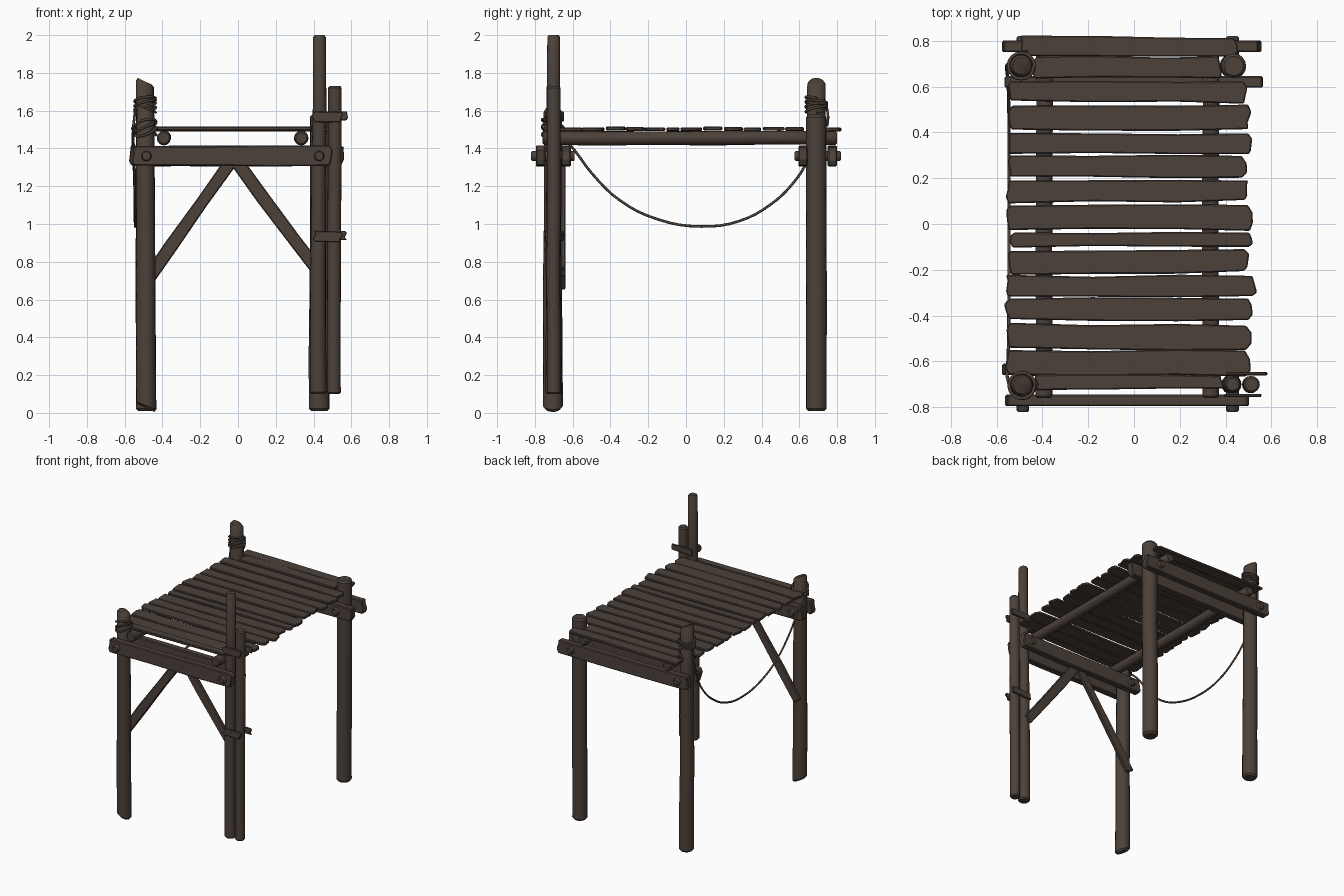
import bpy, bmesh, math, random
from mathutils import Vector

random.seed(7)
cube = bpy.data.objects.get("Cube")
if cube:
    bpy.data.objects.remove(cube, do_unlink=True)

wood = bpy.data.materials.new("dark_weathered_wood")
wood.use_nodes = True
wood.diffuse_color = (0.072, 0.053, 0.042, 1)
wood.node_tree.nodes["Principled BSDF"].inputs["Base Color"].default_value = wood.diffuse_color
wood.node_tree.nodes["Principled BSDF"].inputs["Roughness"].default_value = 0.9


def finish(name, bm, smooth=True):
    bmesh.ops.recalc_face_normals(bm, faces=bm.faces)
    mesh = bpy.data.meshes.new(name)
    bm.to_mesh(mesh)
    bm.free()
    mesh.materials.append(wood)
    ob = bpy.data.objects.new(name, mesh)
    bpy.context.collection.objects.link(ob)
    if smooth:
        bpy.ops.object.select_all(action='DESELECT')
        ob.select_set(True)
        bpy.context.view_layer.objects.active = ob
        bpy.ops.object.shade_smooth_by_angle(angle=math.radians(40))
    return ob


def log(name, start, end, r0, r1, sides=16, wobble=0.003, slant0=0.0, slant1=0.0):
    """Round timber with worn ends; slant cuts an end at an angle."""
    a, b = Vector(start), Vector(end)
    axis = (b - a).normalized()
    u = axis.orthogonal().normalized() if abs(axis.z) < 0.9 else Vector((1, 0, 0))
    v = axis.cross(u)
    length = (b - a).length
    tip = 0.25 * r0 / length
    bm = bmesh.new()
    rings = []
    for t in (0, tip, 0.2, 0.4, 0.6, 0.8, 1 - tip, 1):
        r = (r0 + (r1 - r0) * t) * (0.78 if t in (0, 1) else 1)
        inner = 0.1 < t < 0.9
        shift = Vector([random.uniform(-wobble, wobble) * inner for _ in range(3)])
        slant = slant0 if t <= tip else slant1 if t >= 1 - tip else 0
        ring = []
        for i in range(sides):
            ang = math.tau * i / sides
            p = a + axis * length * t + shift + (u * math.cos(ang) + v * math.sin(ang)) * r
            ring.append(bm.verts.new(p + axis * slant * math.cos(ang)))
        rings.append(ring)
    for lo, hi in zip(rings, rings[1:]):
        for i in range(sides):
            j = (i + 1) % sides
            bm.faces.new((lo[i], lo[j], hi[j], hi[i]))
    bm.faces.new(rings[0])
    bm.faces.new(rings[-1])
    return finish(name, bm)


def board(name, start, end, width, thick, normal, rough=0.006, ragged=0.01):
    """Rough-sawn board between two points, with ragged ends and soft edges."""
    a, b, n = Vector(start), Vector(end), Vector(normal).normalized()
    along = (b - a).normalized()
    across = n.cross(along)
    length, h = (b - a).length, width / 2
    outline = [(length * t, -h) for t in (0.01, 0.35, 0.7, 0.99)]
    outline += [(length, -h * 0.5), (length, h * 0.4)]
    outline += [(length * t, h) for t in (0.99, 0.7, 0.35, 0.01)]
    outline += [(0, h * 0.5), (0, -h * 0.4)]
    bm = bmesh.new()
    verts = []
    for s, w in outline:
        at_end = s < length * 0.02 or s > length * 0.98
        s += random.uniform(-ragged, ragged) * at_end
        w += random.uniform(-rough, rough)
        verts.append(bm.verts.new(a + along * s + across * w - n * thick / 2))
    face = bm.faces.new(verts)
    top = bmesh.ops.extrude_face_region(bm, geom=[face])
    bmesh.ops.translate(bm, vec=n * thick, verts=[g for g in top["geom"] if isinstance(g, bmesh.types.BMVert)])
    bmesh.ops.recalc_face_normals(bm, faces=bm.faces)
    ob = finish(name, bm, smooth=False)
    bevel = ob.modifiers.new("worn_edges", 'BEVEL')
    bevel.width = min(0.006, thick * 0.25)
    bevel.segments = 1
    bevel.limit_method = 'ANGLE'
    bevel.angle_limit = math.radians(40)
    return ob


def rope(name, points, radius=0.007):
    curve = bpy.data.curves.new(name, 'CURVE')
    curve.dimensions = '3D'
    curve.bevel_depth = radius
    curve.bevel_resolution = 2
    curve.resolution_u = 4
    curve.use_fill_caps = True
    spline = curve.splines.new('BEZIER')
    spline.bezier_points.add(len(points) - 1)
    for bp, p in zip(spline.bezier_points, points):
        bp.co = p
        bp.handle_left_type = bp.handle_right_type = 'AUTO'
    curve.materials.append(wood)
    ob = bpy.data.objects.new(name, curve)
    bpy.context.collection.objects.link(ob)
    bpy.ops.object.select_all(action='DESELECT')
    ob.select_set(True)
    bpy.context.view_layer.objects.active = ob
    bpy.ops.object.convert(target='MESH')


def coil(name, x, y, z0, z1, radius, turns, tilt):
    pts = []
    for i in range(turns * 8 + 1):
        t, ang = i / (turns * 8), math.tau * i / 8
        lean = tilt * math.sin(ang + 3 * t)
        pts.append((x + radius * math.cos(ang), y + radius * math.sin(ang), z0 + (z1 - z0) * t + lean))
    rope(name, pts)


# Main posts and the pair of thin poles at the front left corner
log("front_right_post", (-0.485, -0.705, 0.025), (-0.49, -0.705, 1.61), 0.053, 0.047, slant0=-0.02, slant1=-0.015)
log("back_right_post", (-0.487, 0.69, 0.01), (-0.493, 0.69, 1.755), 0.054, 0.048, slant1=-0.018)
log("back_left_post", (0.43, 0.69, 0.01), (0.435, 0.69, 1.58), 0.055, 0.054)
log("front_left_tall_pole", (0.425, -0.70, 0.1), (0.431, -0.70, 2.0), 0.044, 0.034)
log("front_left_short_pole", (0.508, -0.70, 0.1), (0.513, -0.70, 1.73), 0.036, 0.036)

# Paired cross beams clamping the posts
for name, y, x0, x1 in (("front_outer_beam", -0.77, -0.56, 0.505), ("front_inner_beam", -0.635, -0.57, 0.5),
                        ("back_inner_beam", 0.62, -0.56, 0.565), ("back_outer_beam", 0.775, -0.575, 0.55)):
    board(name, (x0, y, 1.36), (x1, y, 1.36), 0.105, 0.05, (0, 1, 0), rough=0.004)

# Bolts through the beams
for side, x in (("right", -0.485), ("left", 0.43)):
    for end, y0, y1 in (("front", -0.82, -0.59), ("back", 0.575, 0.82)):
        log(f"{end}_{side}_bolt", (x, y0, 1.36), (x, y1, 1.36), 0.028, 0.028, sides=10, wobble=0)

# Round joists under the deck
for side, x in (("right", -0.393), ("left", 0.335)):
    log(f"{side}_joist", (x, -0.76, 1.455), (x, 0.80, 1.455), 0.037, 0.036, sides=14)

# Deck planks: back edge, front edge, right end, left end
planks = [(0.82, 0.735, -0.50, 0.45), (0.73, 0.635, -0.44, 0.385), (0.625, 0.53, -0.545, 0.495),
          (0.515, 0.41, -0.55, 0.505), (0.398, 0.305, -0.55, 0.51), (0.30, 0.205, -0.55, 0.49),
          (0.19, 0.095, -0.55, 0.50), (0.085, -0.025, -0.55, 0.51), (-0.035, -0.102, -0.54, 0.51),
          (-0.11, -0.215, -0.55, 0.495), (-0.225, -0.315, -0.56, 0.53), (-0.325, -0.42, -0.56, 0.51),
          (-0.437, -0.545, -0.555, 0.505), (-0.552, -0.66, -0.555, 0.50), (-0.655, -0.722, -0.43, 0.385)]
for i, (back, front, x0, x1) in enumerate(planks):
    y, skew = (back + front) / 2, random.uniform(-0.005, 0.005)
    z = 1.503 + random.uniform(-0.003, 0.003)
    board(f"deck_plank_{i + 1}", (x0, y - skew, z), (x1, y + skew, z), back - front, 0.02, (0, 0, 1))

# Diagonal braces under the front beams
board("right_brace", (-0.02, -0.65, 1.36), (-0.51, -0.65, 0.66), 0.07, 0.025, (0, 1, 0), rough=0.004)
board("left_brace", (-0.03, -0.65, 1.36), (0.43, -0.65, 0.74), 0.07, 0.025, (0, 1, 0), rough=0.004)

# Clamping slats joining the two thin poles
for level, z in (("upper", 1.57), ("lower", 0.935)):
    board(f"{level}_front_slat", (0.40, -0.748, z), (0.55, -0.748, z - 0.005), 0.055, 0.014, (0, 1, 0), rough=0.003)
    board(f"{level}_back_slat", (0.405, -0.654, z), (0.575, -0.654, z + 0.003), 0.05, 0.014, (0, 1, 0), rough=0.003)

# Rope lashings and the slack line between the two right posts
coil("back_rope_coil", -0.492, 0.69, 1.59, 1.665, 0.056, 4, 0.012)
coil("front_rope_coil", -0.489, -0.705, 1.47, 1.54, 0.056, 3, 0.02)
rope("slack_rope", [(-0.545, -0.70, 1.50), (-0.555, -0.655, 1.46), (-0.55, -0.59, 1.39), (-0.548, -0.5, 1.27),
                    (-0.546, -0.35, 1.125), (-0.545, -0.15, 1.025), (-0.545, 0.08, 0.987),
                    (-0.545, 0.28, 1.015), (-0.546, 0.45, 1.105), (-0.548, 0.57, 1.22),
                    (-0.552, 0.64, 1.33), (-0.556, 0.69, 1.48), (-0.545, 0.70, 1.60)])
rope("loose_rope_end", [(-0.49, 0.745, 1.62), (-0.47, 0.752, 1.57), (-0.50, 0.748, 1.52)])
